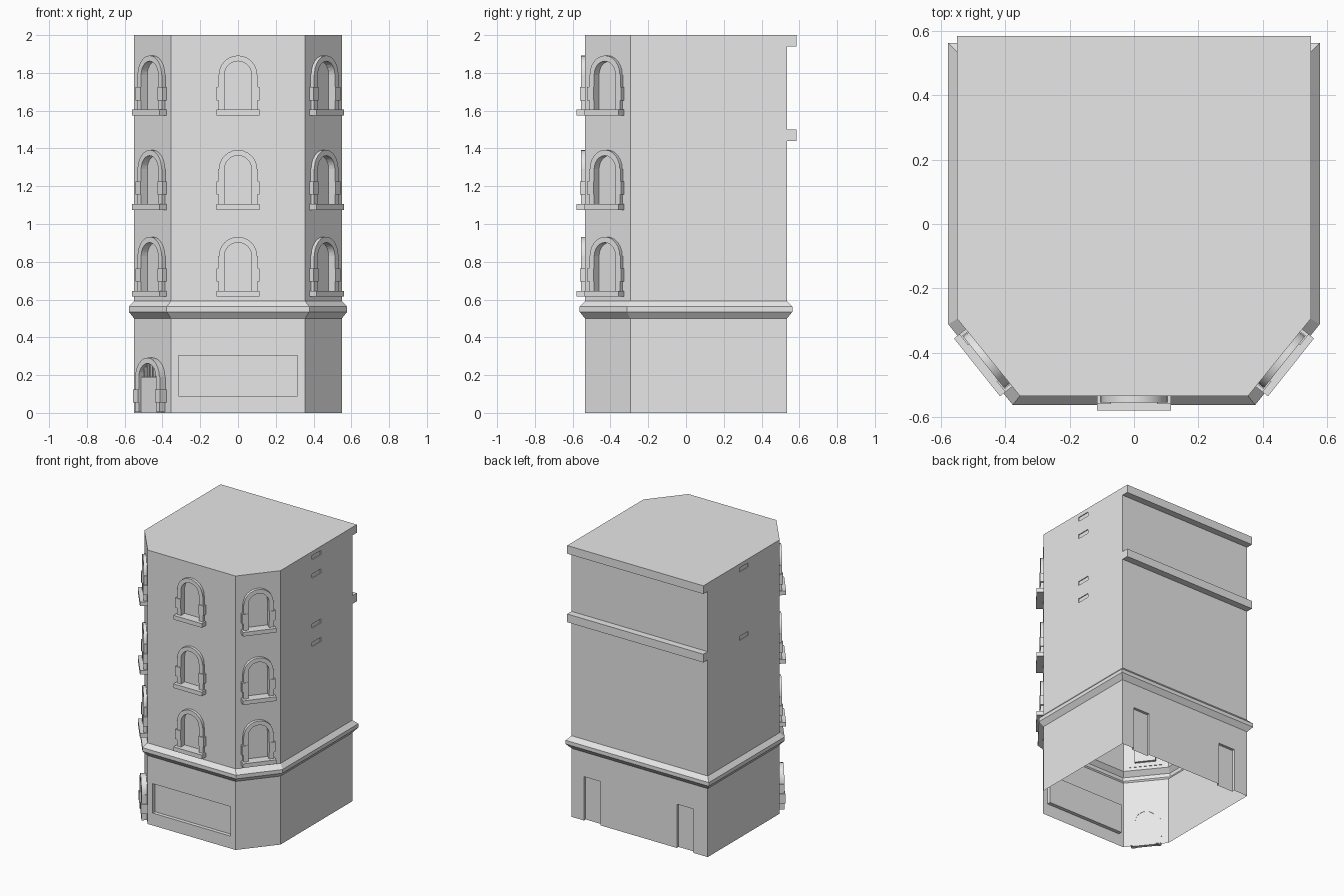
import bpy, bmesh, math
from mathutils import Matrix

cube = bpy.data.objects.get("Cube")
if cube:
    bpy.data.objects.remove(cube, do_unlink=True)

stone = bpy.data.materials.new("pale_grey_stone")
stone.use_nodes = True
GREY = (0.8, 0.8, 0.8, 1)
stone.diffuse_color = GREY
stone.node_tree.nodes["Principled BSDF"].inputs["Base Color"].default_value = GREY


def make_object(name, bm, matrix=Matrix(), smooth=False):
    bmesh.ops.recalc_face_normals(bm, faces=bm.faces)
    mesh = bpy.data.meshes.new(name)
    bm.to_mesh(mesh)
    bm.free()
    mesh.materials.append(stone)
    obj = bpy.data.objects.new(name, mesh)
    bpy.context.collection.objects.link(obj)
    obj.matrix_world = matrix
    if smooth:
        bpy.ops.object.select_all(action='DESELECT')
        obj.select_set(True)
        bpy.context.view_layer.objects.active = obj
        bpy.ops.object.shade_smooth_by_angle(angle=math.radians(30))
    return obj


def add_box(bm, x0, x1, y0, y1, z0, z1):
    size = Matrix.Diagonal((x1 - x0, y1 - y0, z1 - z0, 1))
    centre = Matrix.Translation(((x0 + x1) / 2, (y0 + y1) / 2, (z0 + z1) / 2))
    bmesh.ops.create_cube(bm, size=1, matrix=centre @ size)


def add_prism(bm, outline, y0, y1):
    """Extrude an (x, z) outline along y."""
    front = [bm.verts.new((x, y0, z)) for x, z in outline]
    back = [bm.verts.new((x, y1, z)) for x, z in outline]
    bm.faces.new(front)
    bm.faces.new(back[::-1])
    for i in range(len(front)):
        j = (i + 1) % len(front)
        bm.faces.new((front[i], front[j], back[j], back[i]))


def arc(radius, spring, steps=12):
    return [(radius * math.cos(math.pi * i / steps),
             spring + radius * math.sin(math.pi * i / steps)) for i in range(steps + 1)]


# Wall placements: local x runs along the wall, local y points inward
TURN = math.atan2(0.245, 0.195)
FRONT = Matrix.Translation((0, -0.535, 0))
SIDES = {s: Matrix.Translation((s * 0.4525, -0.4175, 0)) @ Matrix.Rotation(s * TURN, 4, 'Z')
         for s in (-1, 1)}
WALLS = {"front": FRONT, "left": SIDES[1], "right": SIDES[-1]}
FLOORS = (0.645, 1.105, 1.605)
INNER, OUTER, SPRING = 0.072, 0.102, 0.185


# Tower walls with the moulded belt, lofted from chamfered outlines
def outline(out):
    half = [(0.355 + out * 0.8, -0.535 - out), (0.55 + out, -0.295 - out * 0.6),
            (0.55 + out, 0.535 + out)]
    return half + [(-x, y) for x, y in reversed(half)]


bm = bmesh.new()
rings = [[bm.verts.new((x, y, z)) for x, y in outline(out)]
         for z, out in ((0, 0), (0.5, 0), (0.535, 0.028), (0.562, 0.028), (0.592, 0), (2, 0))]
for low, high in zip(rings, rings[1:]):
    for i in range(len(low)):
        j = (i + 1) % len(low)
        bm.faces.new((low[i], low[j], high[j], high[i]))
bm.faces.new(rings[0][::-1])
bm.faces.new(rings[-1])
body = make_object("tower_walls", bm)

# Recesses: shop front, back doors, side slots and arched windows
cutters = []
bm = bmesh.new()
add_box(bm, -0.315, 0.315, -0.7, -0.508, 0.09, 0.305)
for x0, x1 in ((0.315, 0.45), (-0.437, -0.3)):
    add_box(bm, x0, x1, 0.515, 0.7, -0.1, 0.32)
for z in (1.94, 1.805, 1.44, 1.305):
    add_box(bm, 0.544, 0.7, 0.07, 0.17, z, z + 0.03)
for z in (1.94, 1.44):
    add_box(bm, -0.7, -0.544, 0.07, 0.17, z, z + 0.03)
cutters.append(make_object("recess_cutter", bm))
for wall, matrix in WALLS.items():
    for z in FLOORS:
        bm = bmesh.new()
        shape = [(-INNER, 0), (INNER, 0)] + arc(INNER, SPRING)[1:-1]
        shape = [(-INNER, 0), (INNER, 0)] + arc(INNER, SPRING)
        add_prism(bm, shape, -0.1, 0.022)
        cutters.append(make_object("window_cutter", bm, matrix @ Matrix.Translation((0, 0, z))))

bpy.context.view_layer.update()
for cutter in cutters:
    mod = body.modifiers.new("cut", 'BOOLEAN')
    mod.operation = 'DIFFERENCE'
    mod.solver = 'EXACT'
    mod.object = cutter
evaluated = body.evaluated_get(bpy.context.evaluated_depsgraph_get())
result = bpy.data.meshes.new_from_object(evaluated)
body.modifiers.clear()
body.data = result
for cutter in cutters:
    bpy.data.objects.remove(cutter, do_unlink=True)

# The shell is open underneath
bm = bmesh.new()
bm.from_mesh(body.data)
floor = [f for f in bm.faces if all(v.co.z < 0.001 for v in f.verts)]
bmesh.ops.delete(bm, geom=floor, context='FACES')
bm.to_mesh(body.data)
bm.free()

# Ledges along the back
for name, z in (("back_roof_ledge", 1.94), ("back_middle_ledge", 1.44)):
    bm = bmesh.new()
    add_box(bm, -0.55, 0.55, 0.535, 0.585, z, z + 0.06)
    make_object(name, bm)


# Arched stone surround with uneven side blocks
def surround(name, matrix, depth):
    bm = bmesh.new()
    add_prism(bm, arc(OUTER, SPRING) + arc(INNER, SPRING)[::-1], -depth, 0.005)
    for side in (-1, 1):
        for z0, z1, wide, extra in ((0, 0.05, 0.104, 0), (0.05, 0.12, 0.115, 0.005),
                                    (0.12, SPRING, 0.106, 0)):
            x0, x1 = sorted((side * INNER, side * wide))
            add_box(bm, x0, x1, -depth - extra, 0.005, z0, z1)
    return make_object(name, bm, matrix, True)


for wall, matrix in WALLS.items():
    for level, z in enumerate(FLOORS, 1):
        place = matrix @ Matrix.Translation((0, 0, z))
        surround(f"{wall}_window_surround_{level}", place, 0.02)
        bm = bmesh.new()
        add_box(bm, -0.115, 0.115, -0.046, 0.005, -0.03, 0)
        make_object(f"{wall}_window_sill_{level}", bm, place)

# Entrance on the right chamfer: surround, leaf and barred fanlight
surround("entrance_surround", SIDES[-1] @ Matrix.Translation((0, 0, 0.005)), 0.035)
bm = bmesh.new()
add_box(bm, -INNER, INNER, -0.022, 0.002, 0, 0.19)
make_object("entrance_door", bm, SIDES[-1])
bm = bmesh.new()
for i in range(-2, 3):
    x = i * 0.024
    top = SPRING + math.sqrt(INNER ** 2 - x ** 2)
    add_box(bm, x - 0.004, x + 0.004, -0.016, 0.002, 0.19, top + 0.005)
make_object("fanlight_bars", bm, SIDES[-1])
